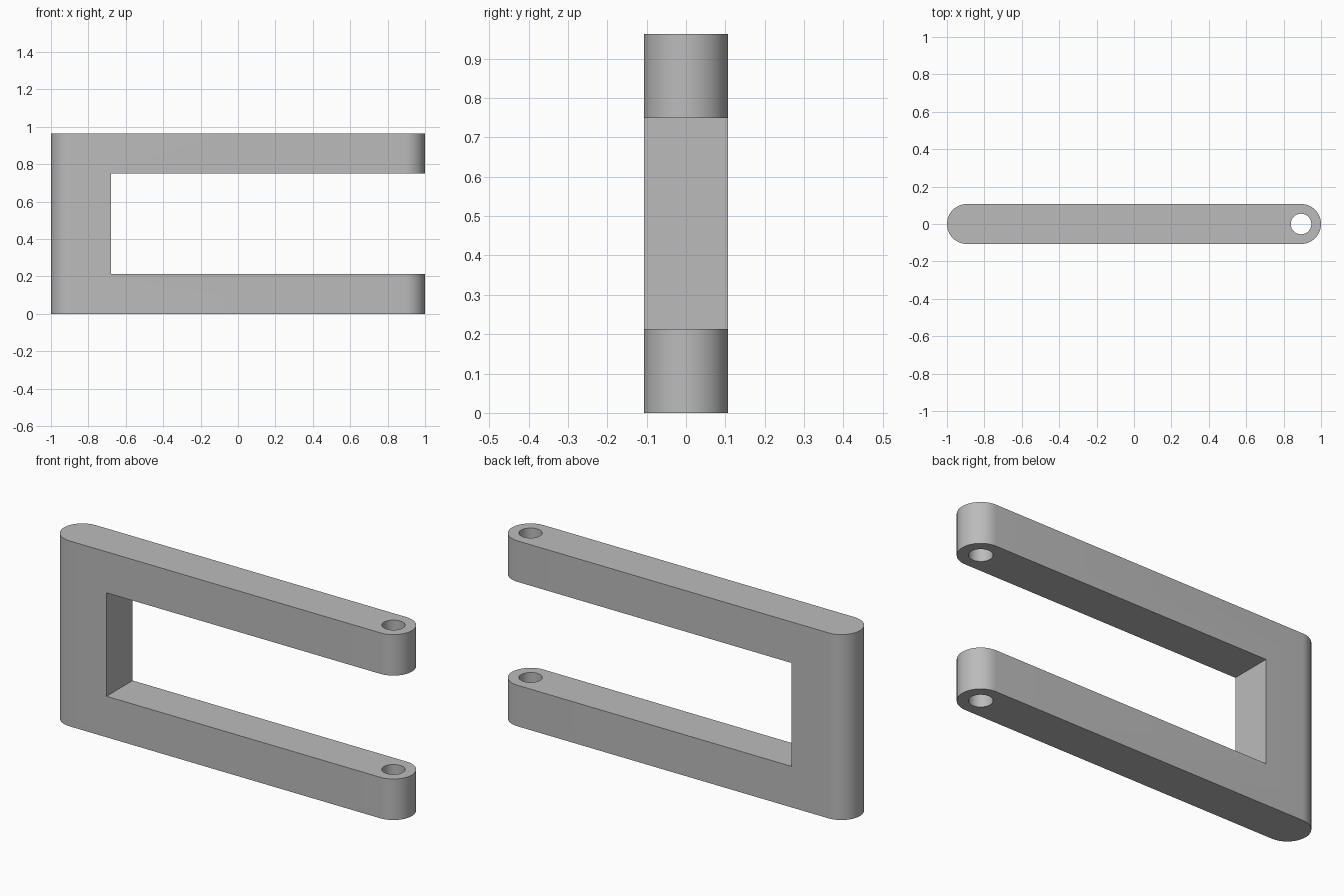
import bpy
import bmesh
import math

if "Cube" in bpy.data.objects:
    bpy.data.objects.remove(bpy.data.objects["Cube"], do_unlink=True)

RADIUS = 0.107      # half the bar thickness, and the end rounding
HEIGHT = 0.963
ARM = 0.213         # height of each arm
INNER_X = -0.68     # inner face of the upright
PIN_X = 1 - RADIUS
PIN_RADIUS = 0.055
SEGMENTS = 32

grey = bpy.data.materials.new("plain_grey")
grey.use_nodes = True
colour = (0.5, 0.5, 0.5, 1)
grey.diffuse_color = colour
grey.node_tree.nodes["Principled BSDF"].inputs["Base Color"].default_value = colour


def prism(name, outline, z0, z1):
    """Extrude a plan outline from z0 to z1."""
    bm = bmesh.new()
    face = bm.faces.new([bm.verts.new((x, y, z0)) for x, y in outline])
    up = bmesh.ops.extrude_face_region(bm, geom=[face])["geom"]
    top = [v for v in up if isinstance(v, bmesh.types.BMVert)]
    bmesh.ops.translate(bm, verts=top, vec=(0, 0, z1 - z0))
    bmesh.ops.recalc_face_normals(bm, faces=bm.faces)
    mesh = bpy.data.meshes.new(name)
    bm.to_mesh(mesh)
    bm.free()
    mesh.materials.append(grey)
    obj = bpy.data.objects.new(name, mesh)
    bpy.context.collection.objects.link(obj)
    return obj


def arc(cx, radius, start, sweep, steps):
    return [(cx + radius * math.cos(start + sweep * i / steps),
             radius * math.sin(start + sweep * i / steps)) for i in range(steps + 1)]


# Full-height bar with rounded ends
half = math.pi / 2
outline = (arc(PIN_X, RADIUS, -half, math.pi, SEGMENTS)
           + arc(-PIN_X, RADIUS, half, math.pi, SEGMENTS))
clevis = prism("fork_bracket", outline, 0, HEIGHT)

# Cutters for the gap between the arms and the pin hole
gap = prism("gap_cutter", [(INNER_X, -0.3), (1.3, -0.3), (1.3, 0.3), (INNER_X, 0.3)],
            ARM, HEIGHT - ARM)
hole = prism("pin_hole_cutter", arc(PIN_X, PIN_RADIUS, 0, 2 * math.pi, 48)[:-1],
             -0.1, HEIGHT + 0.1)

bpy.context.view_layer.objects.active = clevis
clevis.select_set(True)
for cutter in (gap, hole):
    mod = clevis.modifiers.new(cutter.name, "BOOLEAN")
    mod.operation = "DIFFERENCE"
    mod.solver = "EXACT"
    mod.object = cutter
    bpy.ops.object.modifier_apply(modifier=mod.name)
    bpy.data.objects.remove(cutter, do_unlink=True)

# Smooth round ends and holes, sharp rims
bpy.ops.object.shade_smooth_by_angle(angle=math.radians(30))
